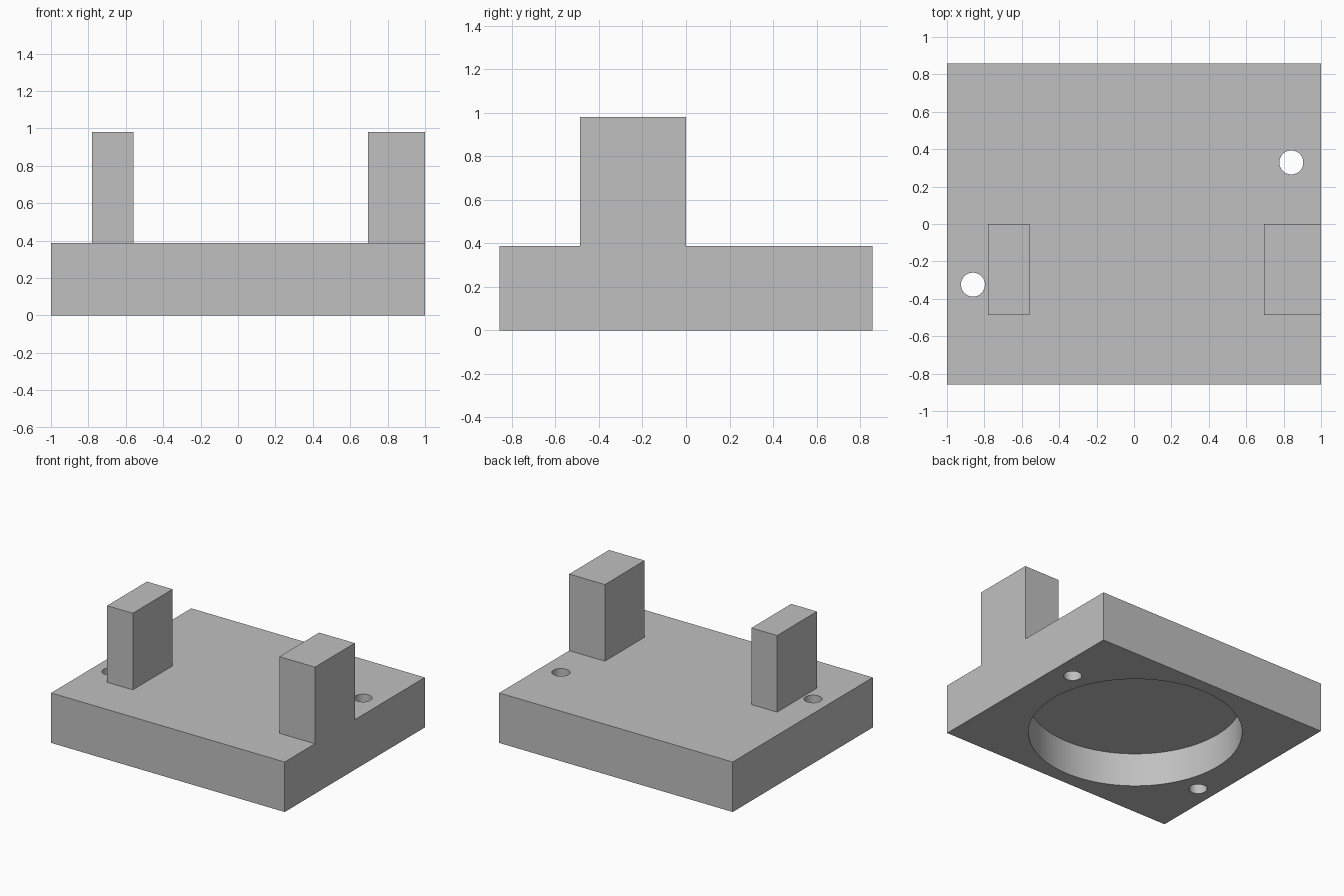
import bpy

if "Cube" in bpy.data.objects:
    bpy.data.objects.remove(bpy.data.objects["Cube"], do_unlink=True)

# Single plain grey material
GREY = (0.53, 0.53, 0.53, 1.0)
grey = bpy.data.materials.new("plain_grey")
grey.use_nodes = True
grey.diffuse_color = GREY
bsdf = next(n for n in grey.node_tree.nodes if n.type == "BSDF_PRINCIPLED")
bsdf.inputs["Base Color"].default_value = GREY


def box(name, low, high):
    """Axis-aligned box between two corners."""
    centre = [(a + b) / 2 for a, b in zip(low, high)]
    bpy.ops.mesh.primitive_cube_add(size=1, location=centre)
    ob = bpy.context.object
    ob.name = name
    ob.scale = [b - a for a, b in zip(low, high)]
    bpy.ops.object.transform_apply(location=False, rotation=False, scale=True)
    ob.data.materials.append(grey)
    return ob


def drill(target, x, y, radius, low, high, sides):
    """Cut a vertical round hole through the target from low to high."""
    bpy.ops.mesh.primitive_cylinder_add(
        vertices=sides, radius=radius, depth=high - low,
        location=(x, y, (low + high) / 2))
    cutter = bpy.context.object
    cutter.name = "hole_cutter"
    cutter.hide_render = True
    cutter.data.materials.append(grey)
    cut = target.modifiers.new("hole", "BOOLEAN")
    cut.operation = "DIFFERENCE"
    cut.solver = "EXACT"
    cut.object = cutter
    bpy.ops.object.select_all(action="DESELECT")
    target.select_set(True)
    bpy.context.view_layer.objects.active = target
    bpy.ops.object.modifier_apply(modifier=cut.name)
    bpy.data.objects.remove(cutter, do_unlink=True)


BASE_TOP, POST_TOP = 0.387, 0.98
HALF_DEPTH = 0.857
POST_FRONT, POST_BACK = -0.487, 0.0

# Base plate with a round recess underneath and two through holes
base = box("base_plate", (-1, -HALF_DEPTH, 0), (1, HALF_DEPTH, BASE_TOP))
drill(base, -0.01, 0.002, 0.753, -0.2, 0.26, 96)
for x, y in ((0.841, 0.329), (-0.861, -0.324)):
    drill(base, x, y, 0.064, -0.2, 0.6, 48)
bpy.ops.object.shade_smooth_by_angle()

# Upright posts: a narrow one inset, a wide one flush with the plate edge
for name, x0, x1 in (("right_post", -0.78, -0.56), ("left_post", 0.695, 1.0)):
    box(name, (x0, POST_FRONT, BASE_TOP), (x1, POST_BACK, POST_TOP))
